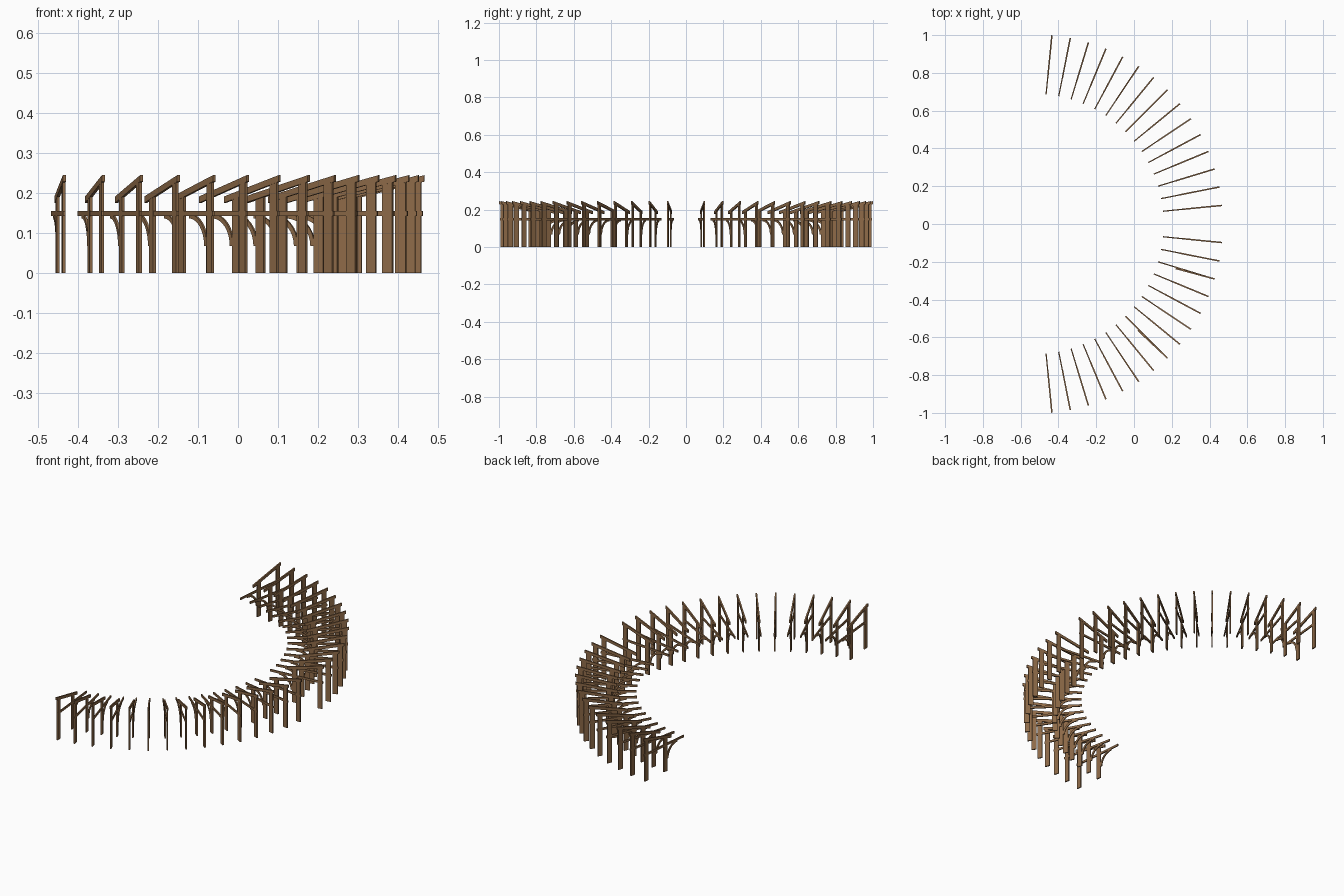
import bpy, bmesh, math
from mathutils import Matrix

if "Cube" in bpy.data.objects:
    bpy.data.objects.remove(bpy.data.objects["Cube"])

wood = bpy.data.materials.new("brown_wood")
wood.diffuse_color = (0.27, 0.145, 0.065, 1)
wood.use_nodes = True
wood.node_tree.nodes["Principled BSDF"].inputs["Base Color"].default_value = wood.diffuse_color

CENTRE_X = -0.533
STEP = 90 / 16
T = 0.007            # timber thickness across the frame


def plate(name, outline, thick=T):
    """Extrude an (r, z) outline symmetrically about the frame plane."""
    bm = bmesh.new()
    a = [bm.verts.new((r, -thick / 2, z)) for r, z in outline]
    b = [bm.verts.new((r, thick / 2, z)) for r, z in outline]
    bm.faces.new(a)
    bm.faces.new(b[::-1])
    n = len(a)
    for i in range(n):
        j = (i + 1) % n
        bm.faces.new((a[j], a[i], b[i], b[j]))
    bmesh.ops.recalc_face_normals(bm, faces=bm.faces)
    me = bpy.data.meshes.new(name)
    bm.to_mesh(me)
    bm.free()
    me.materials.append(wood)
    return me


def rect(r0, r1, z0, z1):
    return [(r0, z0), (r1, z0), (r1, z1), (r0, z1)]


# Curved brace: quarter arc from the inner post up to the beam
def arc(rad, n=8):
    return [(0.742 + rad * math.cos(i * math.pi / 2 / n),
             0.068 + rad * math.sin(i * math.pi / 2 / n)) for i in range(n + 1)]


parts = {
    "inner_post": plate("inner_post", rect(0.820, 0.847, 0, 0.195)),
    "outer_post": plate("outer_post", rect(0.969, 0.996, 0, 0.232)),
    "tie_beam": plate("tie_beam", rect(0.690, 1.0, 0.143, 0.155), T * 0.9),
    "rafter": plate("rafter", [(0.790, 0.176), (1.004, 0.229),
                               (1.004, 0.245), (0.790, 0.192)], T * 1.1),
    "curved_brace": plate("curved_brace", arc(0.080) + arc(0.069)[::-1], T * 0.8),
}

# Frames fan out around the arc, with a gap in the middle
for k in range(-15, 16):
    if k == 0:
        continue
    base = (Matrix.Translation((CENTRE_X, 0, 0))
            @ Matrix.Rotation(math.radians(k * STEP), 4, 'Z'))
    for name, me in parts.items():
        ob = bpy.data.objects.new(f"{name}_{k + 16:02d}", me)
        m = base
        # Two rafters have slipped slightly out of line
        if name == "rafter" and k in (-3, -8):
            m = (base @ Matrix.Translation((1, 0, 0))
                 @ Matrix.Rotation(math.radians(1.8), 4, 'Z')
                 @ Matrix.Translation((-1, 0, 0)))
        ob.matrix_world = m
        bpy.context.collection.objects.link(ob)
